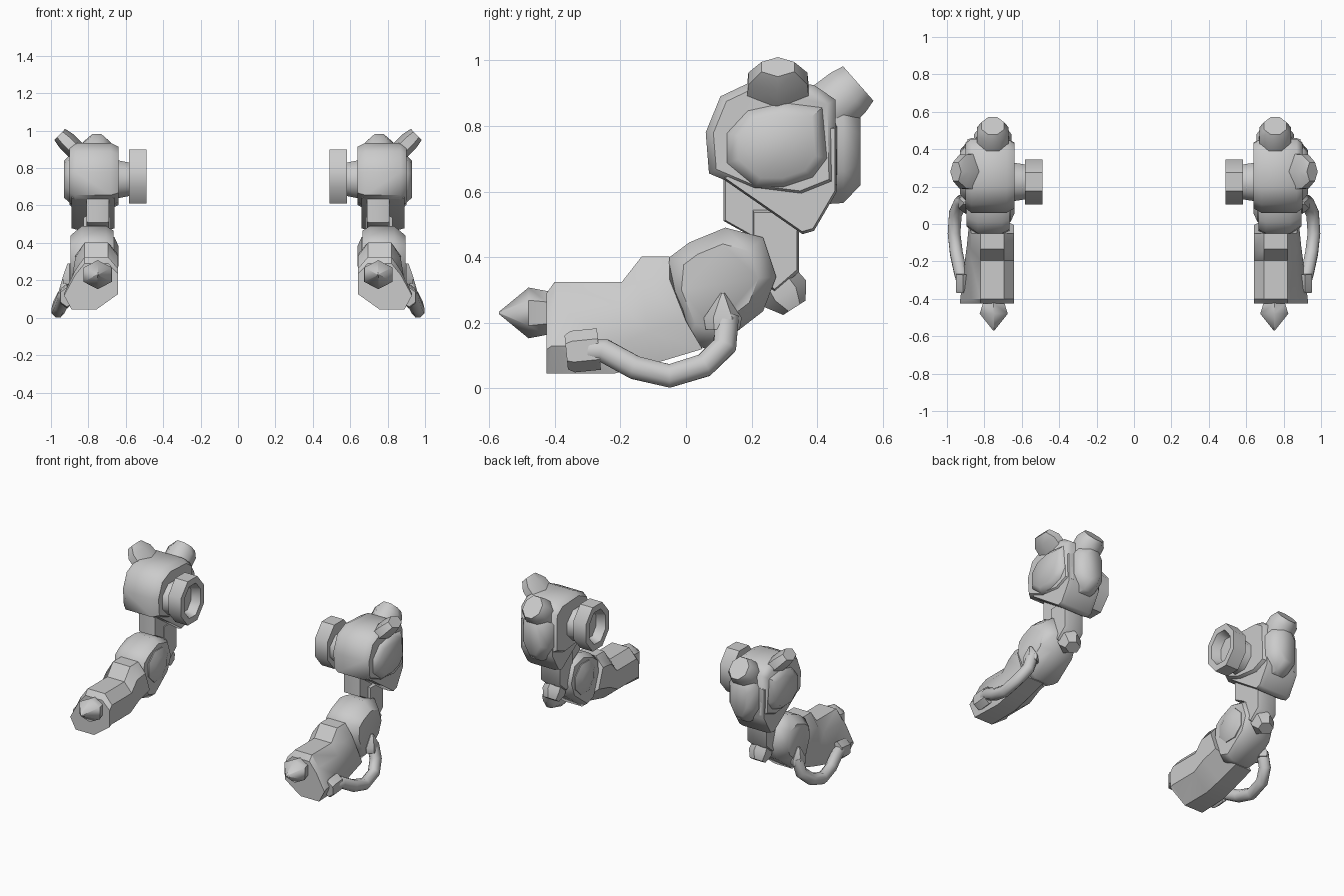
import bpy, bmesh, math
from mathutils import Vector

GREY = bpy.data.materials.new("light grey")
GREY.diffuse_color = (0.6, 0.6, 0.6, 1)


def loft(name, rings, angle=50):
    """Skin a list of equal rings, cap both ends and mirror to the other arm."""
    bm = bmesh.new()
    vs = [[bm.verts.new(p) for p in r] for r in rings]
    n = len(rings[0])
    for a, b in zip(vs, vs[1:]):
        for i in range(n):
            j = (i + 1) % n
            bm.faces.new((a[i], a[j], b[j], b[i]))
    bm.faces.new(vs[0][::-1])
    bm.faces.new(vs[-1])
    bmesh.ops.recalc_face_normals(bm, faces=bm.faces)
    me = bpy.data.meshes.new(name)
    bm.to_mesh(me)
    bm.free()
    me.materials.append(GREY)
    ob = bpy.data.objects.new(name, me)
    bpy.context.collection.objects.link(ob)
    bpy.ops.object.select_all(action='DESELECT')
    ob.select_set(True)
    bpy.context.view_layer.objects.active = ob
    bpy.ops.object.shade_smooth_by_angle(angle=math.radians(angle))
    ob.modifiers.new("other_arm", 'MIRROR').use_mirror_merge = False
    return ob


def slab(name, profile, x0, x1, d0=0.03, d1=0.03, s0=0.85, s1=0.85):
    """Side profile (y, z) extruded along x, with its two rims drawn in."""
    cy = sum(p[0] for p in profile) / len(profile)
    cz = sum(p[1] for p in profile) / len(profile)
    rings = [[(x, cy + (y - cy) * s, cz + (z - cz) * s) for y, z in profile]
             for x, s in ((x0, s0), (x0 + d0, 1), (x1 - d1, 1), (x1, s1))]
    return loft(name, rings)


def ring(c, axis, ru, rv, sides):
    t = Vector(axis).normalized()
    u = Vector((0, 1, 0)) if abs(t.x) > 0.6 else Vector((1, 0, 0))
    u = (u - t * u.dot(t)).normalized()
    v = t.cross(u)
    k = math.cos(math.pi / sides)
    out = []
    for i in range(sides):
        a = 2 * math.pi * (i + 0.5) / sides
        out.append(Vector(c) + u * ru / k * math.cos(a) + v * rv / k * math.sin(a))
    return out


def rod(name, base, axis, stations, sides=8, angle=50):
    """Turned part: stations are (distance along axis, radius u, radius v)."""
    t = Vector(axis).normalized()
    return loft(name, [ring(Vector(base) + t * d, t, ru, rv, sides)
                       for d, ru, rv in stations], angle)


# Shoulder block, its lower skirt and the outer round plate
slab("shoulder", [(0.06, 0.78), (0.105, 0.89), (0.2, 0.935), (0.39, 0.925), (0.455, 0.88),
                  (0.46, 0.62), (0.36, 0.58), (0.2, 0.6), (0.07, 0.655)],
     0.64, 0.9, 0.04, 0.03, 0.88, 0.88)
slab("shoulder_skirt", [(0.11, 0.64), (0.355, 0.47), (0.39, 0.48), (0.46, 0.6),
                        (0.46, 0.8), (0.2, 0.8)], 0.66, 0.89, s0=0.95, s1=0.95)
slab("shoulder_plate", [(0.12, 0.685), (0.12, 0.78), (0.185, 0.85), (0.3, 0.875), (0.42, 0.86),
                        (0.435, 0.7), (0.39, 0.64), (0.3, 0.61), (0.21, 0.61)],
     0.87, 0.93, 0.01, 0.035, 1, 0.75)

# Back plate: rounded oval on the rear of the shoulder
rod("back_plate", (0.755, 0.4, 0.73), (0, 1, 0),
    [(0, 0.1, 0.17), (0.08, 0.1, 0.165), (0.132, 0.06, 0.11)])

# Thrusters: one on the back, one on the outer top
rod("back_thruster", (0.755, 0.39, 0.81), (0, 0.68, 0.6),
    [(0, 0.09, 0.085), (0.08, 0.085, 0.085), (0.14, 0.085, 0.08), (0.18, 0.06, 0.07)], 8)
rod("top_thruster", (0.83, 0.28, 0.86), (0.72, 0, 0.7),
    [(-0.03, 0.1, 0.045), (0.05, 0.095, 0.045), (0.12, 0.09, 0.045), (0.172, 0.05, 0.036)], 6)

# Shoulder joint with a hollow socket facing inward
rod("joint", (0.66, 0.225, 0.74), (-1, 0, 0), [(0, 0.105, 0.105), (0.1, 0.09, 0.085)])
rod("socket", (0.582, 0.225, 0.755), (-1, 0, 0),
    [(0, 0.12, 0.145), (0.092, 0.12, 0.145), (0.092, 0.085, 0.105), (0.035, 0.065, 0.085)])

# Upper arm column and its rear brace
slab("upper_arm", [(0.115, 0.68), (0.115, 0.51), (0.24, 0.44), (0.33, 0.46), (0.33, 0.68)],
     0.69, 0.81, 0.01, 0.01, 0.95, 0.95)
slab("arm_brace", [(0.2, 0.55), (0.345, 0.55), (0.345, 0.355), (0.27, 0.29), (0.2, 0.34)],
     0.685, 0.825, s0=0.9, s1=0.9)
rod("elbow_spur", (0.755, 0.26, 0.355), (0, 0.54, -0.84),
    [(0, 0.05, 0.055), (0.08, 0.06, 0.065), (0.13, 0.045, 0.035)], 6)

# Elbow with a raised boss on the inner side
slab("elbow", [(-0.05, 0.4), (0.01, 0.445), (0.12, 0.49), (0.235, 0.46), (0.275, 0.34),
               (0.235, 0.235), (0.08, 0.115), (0.0, 0.14), (-0.06, 0.29)],
     0.665, 0.895, 0.04, 0.06, 0.85, 0.7)
rod("elbow_boss", (0.69, 0.11, 0.33), (-1, 0, 0), [(0, 0.105, 0.105), (0.03, 0.1, 0.1),
                                                 (0.05, 0.055, 0.055)])

# Forearm: chamfered section swept forward; raised cuff and slanted rear end
SECTION = [(0.695, 1), (0.82, 1), (0.87, 0.75), (0.93, 0.3), (0.89, 0), (0.755, 0),
           (0.642, 0.33), (0.642, 0.78)]
STATIONS = [  # y top, y bottom, z top, z bottom, outer overhang
    (-0.425, -0.425, 0.29, 0.045, 1), (-0.40, -0.42, 0.325, 0.045, 1),
    (-0.195, -0.22, 0.325, 0.045, 0.6), (-0.135, -0.1, 0.402, 0.075, 0.4),
    (-0.05, 0.05, 0.402, 0.12, 0.2)]
rings = []
for yt, yb, zt, zb, over in STATIONS:
    r = []
    for x, h in SECTION:
        f = min(h / 0.6, 1)
        x = x if x < 0.88 else 0.87 + (x - 0.87) * over
        r.append((x, yb + (yt - yb) * f, zb + (zt - zb) * h))
    rings.append(r)
loft("forearm", rings, 35)

# Pointed muzzle
rod("muzzle", (0.75, -0.4, 0.23), (0, -1, 0),
    [(0, 0.055, 0.057), (0.025, 0.058, 0.058), (0.08, 0.075, 0.067), (0.17, 0.003, 0.003)], 6)

# Hose with a fitting at each end
path = [Vector(p) for p in ((0.91, -0.33, 0.115), (0.93, -0.25, 0.115), (0.95, -0.155, 0.063),
                            (0.962, -0.05, 0.038), (0.955, 0.055, 0.07), (0.925, 0.118, 0.13),
                            (0.9, 0.125, 0.22))]
rings = []
for i, p in enumerate(path):
    t = path[min(i + 1, len(path) - 1)] - path[max(i - 1, 0)]
    rings.append(ring(p, t, 0.034, 0.036, 8))
loft("hose", rings)
rod("hose_front_fitting", (0.915, -0.365, 0.11), (0, 1, 0.1),
    [(0, 0.035, 0.045), (0.02, 0.038, 0.055), (0.1, 0.038, 0.055)], 6)
rod("hose_rear_fitting", (0.9, 0.112, 0.18), (0, 0, 1),
    [(0, 0.035, 0.045), (0.035, 0.038, 0.05), (0.11, 0.012, 0.006)], 6)
